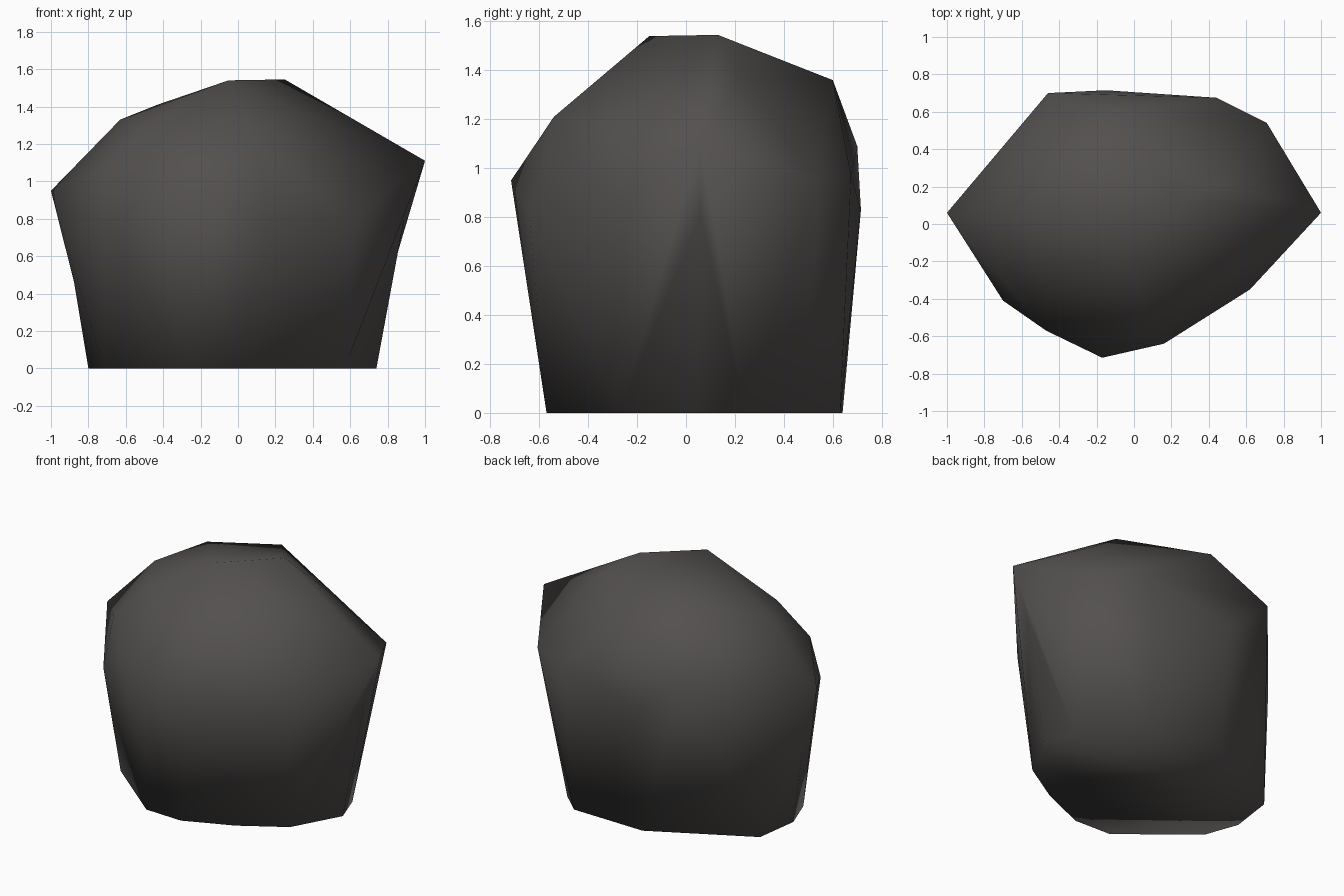
import bpy, bmesh
from mathutils import Vector
from mathutils.geometry import intersect_point_line

if "Cube" in bpy.data.objects:
    bpy.data.objects.remove(bpy.data.objects["Cube"])

# Outline of the flat base (z = 0)
base = [(-.76, .31), (-.13, .64), (.38, .63), (.52, .5), (.67, .24), (.74, .04),
        (.57, -.27), (.29, -.44), (-.02, -.57), (-.28, -.56), (-.72, -.2), (-.8, .02)]

# Corners of the bulging middle and the domed top
middle = [(-1, .06, .95), (-.7, -.41, .77), (-.47, -.57, .95), (-.17, -.715, .95),
          (.16, -.64, .8), (.62, -.35, .8), (1, .06, 1.11), (.71, .54, .95),
          (.44, .675, .97), (-.15, .715, .83), (-.46, .70, 1.09), (-.7, -.3, 1.08)]
top = [(-.63, .03, 1.33), (-.43, .29, 1.41), (-.1, .6, 1.36), (.46, .22, 1.38),
       (.25, .13, 1.545), (-.05, -.15, 1.54), (-.5, -.24, 1.29), (.08, -.54, 1.21)]

# Shallow dents on the left and right edges
dents = [(.89, .06, .81), (-.88, .04, .48)]

# Boulder: one skin stretched around the corners
bm = bmesh.new()
for x, y in base:
    bm.verts.new((x, y, 0))
for p in middle + top:
    bm.verts.new(p)
bmesh.ops.convex_hull(bm, input=bm.verts)
loose = [v for v in bm.verts if not v.link_faces]
bmesh.ops.delete(bm, geom=loose, context='VERTS')
bmesh.ops.triangulate(bm, faces=bm.faces)


def gap(edge, p):
    a, b = (v.co for v in edge.verts)
    q, t = intersect_point_line(p, a, b)
    return (p - q).length if .15 < t < .85 else 9


# Split the nearest edge and press its new corner inwards
for d in dents:
    p = Vector(d)
    edge = min(bm.edges, key=lambda e: gap(e, p))
    _, v = bmesh.utils.edge_split(edge, edge.verts[0], .5)
    v.co = p
    for f in [f for f in v.link_faces if len(f.verts) == 4]:
        far = next(w for w in f.verts
                   if w is not v and not any(e.other_vert(v) is w for e in v.link_edges))
        bmesh.utils.face_split(f, v, far)
bmesh.ops.recalc_face_normals(bm, faces=bm.faces)
for f in bm.faces:
    f.smooth = True
mesh = bpy.data.meshes.new("boulder")
bm.to_mesh(mesh)
bm.free()

boulder = bpy.data.objects.new("boulder", mesh)
bpy.context.collection.objects.link(boulder)

# Dark stone colour
stone = bpy.data.materials.new("dark_stone")
stone.diffuse_color = (.086, .08, .077, 1)
stone.use_nodes = True
stone.node_tree.nodes["Principled BSDF"].inputs["Base Color"].default_value = stone.diffuse_color
mesh.materials.append(stone)
